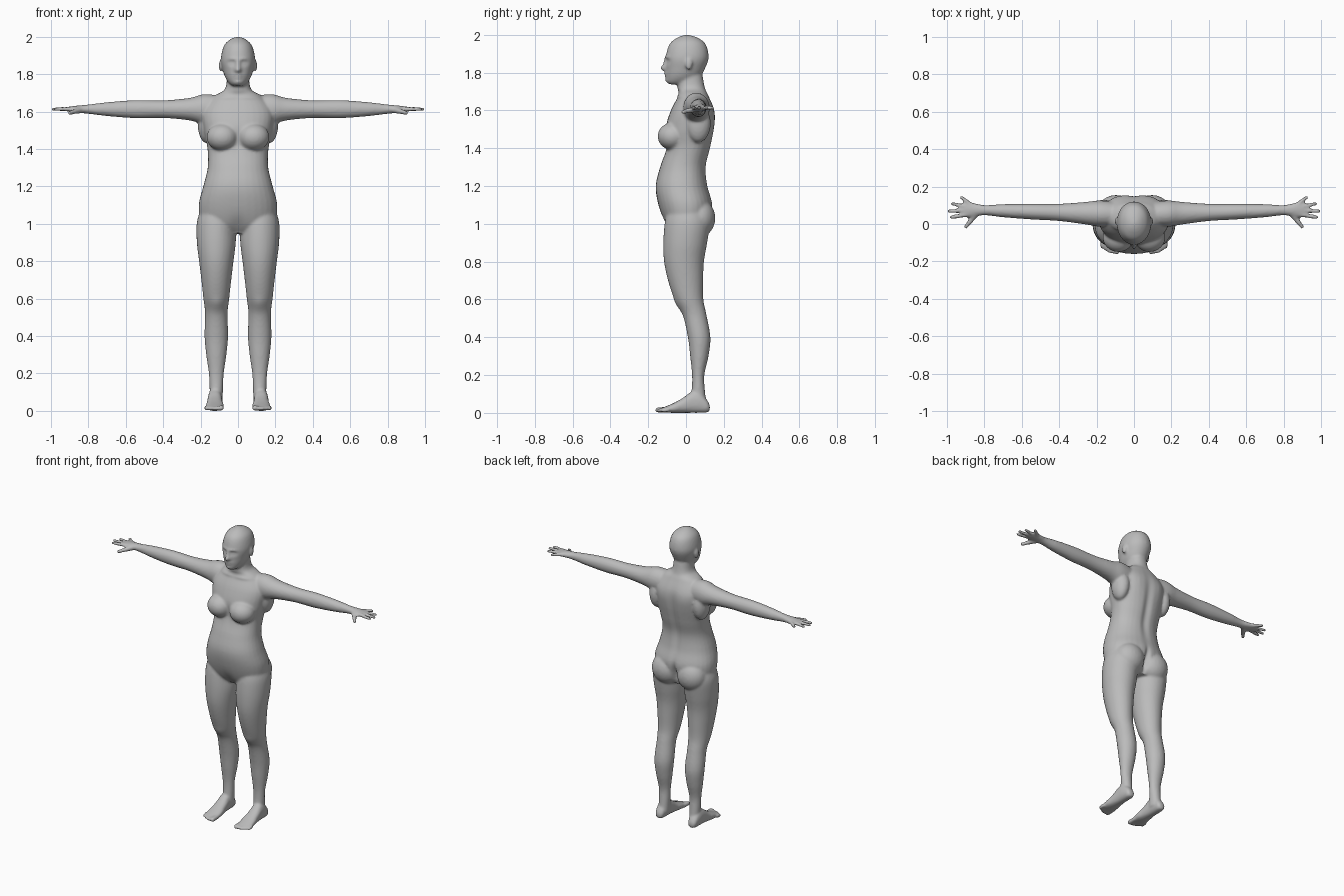
import bpy, bmesh, math
from mathutils import Vector, Matrix

if "Cube" in bpy.data.objects:
    bpy.data.objects.remove(bpy.data.objects["Cube"])

# One plain grey for the whole figure
skin = bpy.data.materials.new("grey_skin")
skin.use_nodes = True
grey = (.5, .5, .5, 1)
skin.diffuse_color = grey
skin.node_tree.nodes["Principled BSDF"].inputs["Base Color"].default_value = grey

bm = bmesh.new()


def spline(rows, steps=5):
    """Smoothly interpolate a short list of cross-sections."""
    rows = [Vector(row) for row in rows]
    last = len(rows) - 1
    tangents = [(rows[min(i + 1, last)] - rows[max(i - 1, 0)]) / 2 for i in range(last + 1)]
    smooth = []
    for i in range(last):
        for k in range(steps):
            t = k / steps
            ease = t * t * (3 - 2 * t)
            smooth.append(rows[i].lerp(rows[i + 1], ease)
                          + tangents[i] * t * (1 - t) ** 2 - tangents[i + 1] * t * t * (1 - t))
    return smooth + [rows[last]]


def rounded(value, power):
    return math.copysign(abs(value) ** power, value)


def loft(rows, place, power=1, sides=32):
    """Skin rows of (position, half width, low edge, high edge)."""
    rings = []
    for position, half, low, high in spline(rows):
        middle, reach = (low + high) / 2, (high - low) / 2
        ring = []
        for k in range(sides):
            angle = math.tau * k / sides
            across = half * rounded(math.cos(angle), power)
            along = middle + reach * rounded(math.sin(angle), power)
            ring.append(bm.verts.new(place(position, across, along)))
        rings.append(ring)
    for ring, following in zip(rings, rings[1:]):
        for k in range(sides):
            n = (k + 1) % sides
            bm.faces.new((ring[k], ring[n], following[n], following[k]))
    bm.faces.new(rings[0])
    bm.faces.new(rings[-1])


def ball(centre, radii):
    matrix = Matrix.Translation(centre) @ Matrix.Diagonal((*radii, 1))
    bmesh.ops.create_uvsphere(bm, u_segments=24, v_segments=16, radius=1, matrix=matrix)


def digit(start, end, thick, thin):
    """A finger or toe: a tapered tube with a rounded tip."""
    start, end = Vector(start), Vector(end)
    length = (end - start).length
    turn = (end - start).to_track_quat("Z", "Y")
    rows = [(0, thick), (length - thin, thin), (length - thin / 3, thin * .75), (length, thin / 5)]
    loft([(t, r, -r, r) for t, r in rows],
         lambda t, a, b: start + turn @ Vector((a, b, t)), sides=12)


def upright(z, x, y):
    return x, y, z


# Torso and neck
loft([(.95, .13, -.07, .09), (1, .195, -.11, .12), (1.1, .21, -.146, .14),
      (1.2, .186, -.16, .115), (1.3, .162, -.137, .107), (1.4, .163, -.105, .13),
      (1.5, .182, -.11, .148), (1.6, .188, -.08, .15), (1.68, .13, -.04, .118),
      (1.72, .07, -.045, .1), (1.8, .058, -.045, .085)], upright, .9)

# Head
loft([(1.737, .025, -.085, -.03), (1.75, .046, -.102, .04), (1.78, .067, -.106, .075),
      (1.82, .081, -.107, .1), (1.88, .092, -.108, .12), (1.95, .076, -.087, .104),
      (1.985, .043, -.045, .06), (2, .006, -.003, .01)], upright, .96)

for side in (1, -1):
    def leg(z, x, y):
        return side * (.116 + x), y, z

    def foot(y, x, z):
        return side * (.124 + x), y, z

    def arm(x, y, z):
        return side * x, .05 + .03 * x + y, 1.613 + z

    ball((side * .094, .015, 1.845), (.009, .018, .03))     # ear
    ball((side * .083, -.07, 1.463), (.085, .08, .073))     # breast
    ball((side * .095, .07, 1.03), (.1, .085, .1))          # buttock
    ball((side * .165, .065, 1.53), (.05, .065, .1))        # back of armpit

    # Arm and palm, as (reach, half depth, half height)
    sections = [(.08, .06, .07), (.18, .07, .08), (.26, .06, .06), (.4, .046, .047),
                (.55, .042, .048), (.7, .035, .037), (.8, .027, .025), (.87, .039, .018),
                (.915, .036, .012)]
    loft([(x, depth, -height, height) for x, depth, height in sections], arm)

    # Fingers fan out from the palm; the thumb points forward
    for root, x, y in ((.025, .93, .07), (.012, .98, .03), (-.005, 1, -.01), (-.024, .985, -.045)):
        digit(arm(.87, root, 0), arm(x, y, 0), .013, .01)
    digit(arm(.84, -.015, -.004), arm(.905, -.1, -.022), .018, .011)

    # Leg
    loft([(1.06, .09, -.1, .11), (1, .105, -.113, .125), (.9, .104, -.12, .112),
          (.8, .092, -.116, .095), (.7, .08, -.095, .091), (.6, .069, -.061, .092),
          (.52, .06, -.018, .108), (.4, .063, .01, .129), (.3, .054, .022, .119),
          (.2, .04, .032, .097), (.12, .036, .03, .1), (.04, .034, .02, .11)], leg)

    # Foot and toes
    loft([(.126, .018, .012, .04), (.11, .029, .002, .07), (.07, .036, 0, .11),
          (.03, .038, 0, .112), (-.02, .042, 0, .077), (-.07, .049, 0, .05),
          (-.13, .043, .004, .025)], foot, .85)
    for toe in range(5):
        radius = .011 if toe else .015
        x = side * (.09 + .02 * toe)
        digit((x, -.09, .018), (x, -.163 + .002 * toe ** 2, radius), radius, radius)

bmesh.ops.recalc_face_normals(bm, faces=bm.faces)
parts = bpy.data.meshes.new("parts")
bm.to_mesh(parts)
bm.free()
body = bpy.data.objects.new("body", parts)
bpy.context.collection.objects.link(body)

# Fuse the parts into one skin and relax the joins
fuse = body.modifiers.new("fuse", "REMESH")
fuse.mode = "VOXEL"
fuse.voxel_size = .008
fuse.use_smooth_shade = True
relax = body.modifiers.new("relax", "SMOOTH")
relax.factor = .5
relax.iterations = 4
shape = bpy.data.meshes.new_from_object(body.evaluated_get(bpy.context.evaluated_depsgraph_get()))
body.modifiers.clear()
body.data = shape
bpy.data.meshes.remove(parts)
shape.name = "body"
shape.materials.clear()
shape.materials.append(skin)

# Sculpted details, the same on both sides: x, z, width, height, push outward
FRONT = [
    (0, 1.822, .011, .011, .026),       # nose tip
    (0, 1.85, .009, .018, .012),        # nose bridge
    (.034, 1.86, .015, .01, -.012),     # eye socket
    (.034, 1.858, .009, .005, .006),    # eyelid
    (.03, 1.881, .02, .006, .005),      # brow
    (0, 1.795, .017, .005, .008),       # upper lip
    (0, 1.781, .014, .005, .007),       # lower lip
    (0, 1.757, .016, .009, .006),       # chin
    (0, 1.45, .016, .04, -.008),        # between breasts
    (.07, 1.675, .05, .008, .006),      # collarbone
    (.112, .57, .025, .025, .007),      # kneecap
    (0, .97, .03, .04, -.015),          # crotch
]
BACK = [
    (0, 1.02, .011, .05, -.032),        # between buttocks
    (0, 1.38, .018, .13, -.013),        # spine groove
    (.09, 1.55, .04, .05, .006),        # shoulder blade
]
facings = [normal.vector.y for normal in shape.vertex_normals]
coords = [0.0] * (3 * len(facings))
shape.vertices.foreach_get("co", coords)
for i, facing in enumerate(facings):
    px, pz = abs(coords[3 * i]), coords[3 * i + 2]
    push = 0
    for x, z, width, height, amount in (FRONT if facing < 0 else BACK):
        across, up = (px - x) / width, (pz - z) / height
        if abs(across) < 3 and abs(up) < 3:
            push += amount * math.exp(-(across ** 2 + up ** 2) / 2)
    coords[3 * i + 1] += push * facing
shape.vertices.foreach_set("co", coords)
shape.update()
